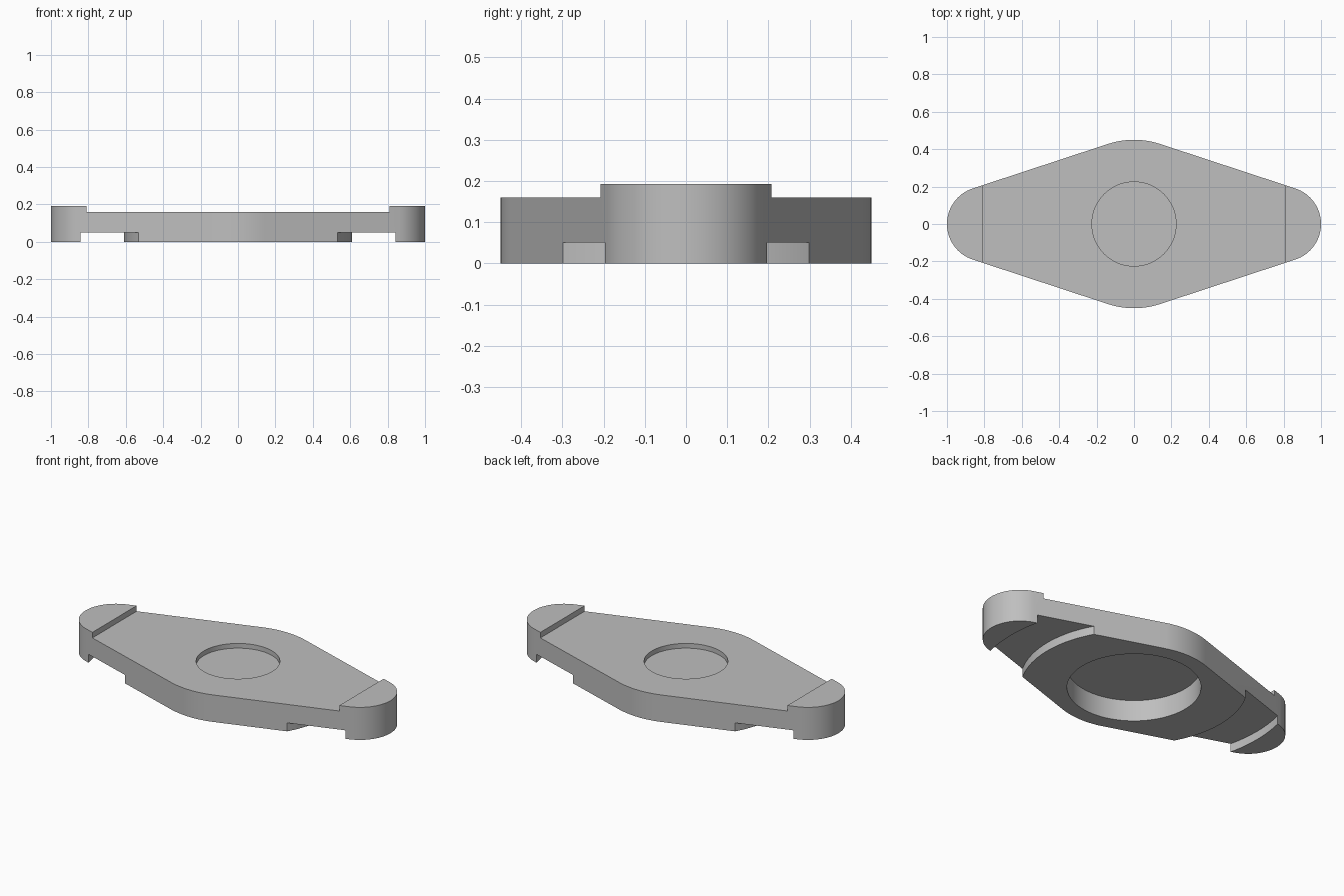
import bpy, bmesh, math
from mathutils import Matrix, Vector

cube = bpy.data.objects.get("Cube")
if cube:
    bpy.data.objects.remove(cube, do_unlink=True)

HUB_R, END_R, END_X = 0.45, 0.2, 0.8      # hub and end rounding
PLATE_TOP, LUG_TOP, LUG_X = 0.16, 0.193, 0.81
GROOVE_IN, GROOVE_OUT, GROOVE_Z = 0.61, 0.866, 0.05

grey = bpy.data.materials.new("plain grey")
grey.use_nodes = True
grey.diffuse_color = (0.52, 0.52, 0.52, 1)
grey.node_tree.nodes["Principled BSDF"].inputs["Base Color"].default_value = (0.52, 0.52, 0.52, 1)


def make_object(name, bm):
    bmesh.ops.recalc_face_normals(bm, faces=bm.faces)
    mesh = bpy.data.meshes.new(name)
    bm.to_mesh(mesh)
    bm.free()
    mesh.materials.append(grey)
    obj = bpy.data.objects.new(name, mesh)
    bpy.context.collection.objects.link(obj)
    return obj


def arc(cx, radius, start, end, steps):
    angles = [start + (end - start) * i / steps for i in range(steps + 1)]
    return [(cx + radius * math.cos(a), radius * math.sin(a)) for a in angles]


def prism(name, outline, z0, z1):
    bm = bmesh.new()
    base = bm.faces.new([bm.verts.new((x, y, z0)) for x, y in outline])
    top = bmesh.ops.extrude_face_region(bm, geom=[base])["geom"]
    verts = [v for v in top if isinstance(v, bmesh.types.BMVert)]
    bmesh.ops.translate(bm, verts=verts, vec=(0, 0, z1 - z0))
    return make_object(name, bm)


def disc(name, radius, z0, z1):
    return prism(name, arc(0, radius, 0, math.tau, 96)[:-1], z0, z1)


def ring(name, inner, outer, z0, z1, steps=128):
    bm = bmesh.new()
    corners = [(inner, z0), (outer, z0), (outer, z1), (inner, z1)]
    loops = [[bm.verts.new(Matrix.Rotation(math.tau * i / steps, 3, 'Z') @ Vector((r, 0, z)))
              for r, z in corners] for i in range(steps)]
    for i in range(steps):
        a, b = loops[i], loops[(i + 1) % steps]
        for k in range(4):
            n = (k + 1) % 4
            bm.faces.new((a[k], b[k], b[n], a[n]))
    return make_object(name, bm)


# Diamond plate: a wide hub joined by tangents to two small round ends
t = math.acos((HUB_R - END_R) / END_X)
outline = (arc(END_X, END_R, -t, t, 32) + arc(0, HUB_R, t, math.pi - t, 20)
           + arc(-END_X, END_R, math.pi - t, math.pi + t, 32)
           + arc(0, HUB_R, math.pi + t, math.tau - t, 20))
plate = prism("diamond_plate", outline, 0, LUG_TOP)

# Cutters: lowered top, curved underside grooves, top recess, bottom pocket
cutters = [
    prism("top_step_cutter", [(-LUG_X, -1), (LUG_X, -1), (LUG_X, 1), (-LUG_X, 1)], PLATE_TOP, 0.4),
    ring("groove_cutter", GROOVE_IN, GROOVE_OUT, -0.1, GROOVE_Z),
    disc("recess_cutter", 0.225, 0.132, 0.3),
    disc("pocket_cutter", 0.36, -0.1, 0.126),
]

bpy.ops.object.select_all(action='DESELECT')
plate.select_set(True)
bpy.context.view_layer.objects.active = plate
for cutter in cutters:
    cutter.hide_render = True
    mod = plate.modifiers.new(cutter.name, 'BOOLEAN')
    mod.operation = 'DIFFERENCE'
    mod.solver = 'EXACT'
    mod.object = cutter
    bpy.ops.object.modifier_apply(modifier=mod.name)
    bpy.data.objects.remove(cutter, do_unlink=True)

bpy.ops.object.shade_smooth_by_angle(angle=math.radians(30))
